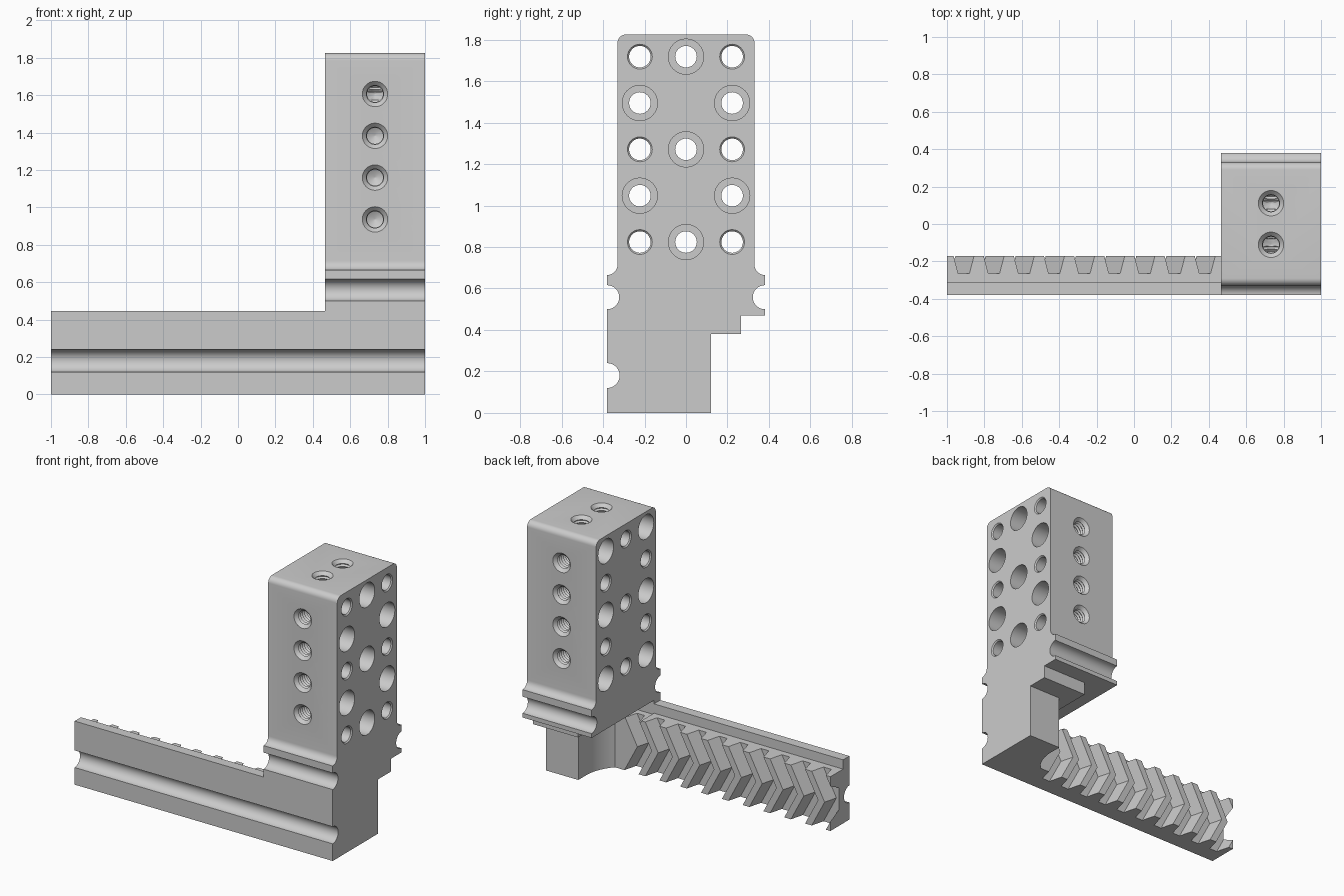
import bpy, bmesh, math
from mathutils import Vector

cube = bpy.data.objects.get("Cube")
if cube:
    bpy.data.objects.remove(cube, do_unlink=True)

steel = bpy.data.materials.new("plain grey steel")
GREY = (0.6, 0.6, 0.6, 1)
steel.use_nodes = True
steel.diffuse_color = GREY
steel.node_tree.nodes["Principled BSDF"].inputs["Base Color"].default_value = GREY


def finish(name, bm):
    bmesh.ops.recalc_face_normals(bm, faces=bm.faces)
    mesh = bpy.data.meshes.new(name)
    bm.to_mesh(mesh)
    bm.free()
    mesh.materials.append(steel)
    obj = bpy.data.objects.new(name, mesh)
    bpy.context.collection.objects.link(obj)
    return obj


def loft(bm, rings):
    """Closed solid through rings of equal point count."""
    rows = [[bm.verts.new(p) for p in ring] for ring in rings]
    n = len(rows[0])
    for a, b in zip(rows, rows[1:]):
        for i in range(n):
            j = (i + 1) % n
            bm.faces.new((a[i], a[j], b[j], b[i]))
    bm.faces.new(rows[0])
    bm.faces.new(rows[-1])


def arc(cx, cy, r, start, end, steps=14):
    angles = [math.radians(start + (end - start) * i / steps) for i in range(steps + 1)]
    return [(cx + r * math.cos(a), cy + r * math.sin(a)) for a in angles]


def extrude_x(name, profile, x0, x1):
    bm = bmesh.new()
    loft(bm, [[(x, y, z) for y, z in profile] for x in (x0, x1)])
    return finish(name, bm)


def extrude_z(name, plan, z0, z1):
    bm = bmesh.new()
    loft(bm, [[(x, y, z) for x, y in plan] for z in (z0, z1)])
    return finish(name, bm)


def bore(bm, start, direction, profile, sides=32):
    """Turned hole shape: profile holds (depth, radius) pairs."""
    start, d = Vector(start), Vector(direction)
    u = d.orthogonal().normalized()
    v = d.cross(u)
    turn = [2 * math.pi * i / sides for i in range(sides)]
    loft(bm, [[start + d * t + (u * math.cos(a) + v * math.sin(a)) * r for a in turn]
              for t, r in profile])


def cut(target, cutter):
    mod = target.modifiers.new("cut", 'BOOLEAN')
    mod.operation = 'DIFFERENCE'
    mod.solver = 'EXACT'
    mod.object = cutter
    bpy.context.view_layer.objects.active = target
    bpy.ops.object.modifier_apply(modifier=mod.name)


X0, XC = 0.465, 0.7325
BOTTOM_GROOVE = arc(-0.38, 0.18, 0.06, 90, -90)

# Upright jaw block with its side grooves and stepped foot
block = extrude_x("jaw_block",
    [(-0.38, 0), (0.12, 0), (0.12, 0.38), (0.265, 0.38), (0.265, 0.47), (0.38, 0.47)]
    + arc(0.38, 0.558, 0.058, 270, 90)
    + arc(0.38, 0.715, 0.05, 270, 180, 8)
    + arc(0.29, 1.785, 0.04, 0, 90, 8)
    + arc(-0.29, 1.785, 0.04, 90, 180, 8)
    + arc(-0.38, 0.715, 0.05, 0, -90, 8)
    + arc(-0.38, 0.558, 0.058, 90, -90)
    + BOTTOM_GROOVE, X0, 1)

# Rack bar
bar = extrude_x("rack_bar",
    [(-0.38, 0), (-0.17, 0), (-0.17, 0.38), (-0.31, 0.38), (-0.31, 0.445), (-0.38, 0.445)]
    + BOTTOM_GROOVE, -1, X0)

# Pockets under the block, the lower one with a round run-out
lower = extrude_z("lower_pocket_cutter",
    [(0.4, -0.17)] + arc(0.45, 0.035, 0.3, -43.1, 0, 12) + [(0.75, 0.5), (0.4, 0.5)],
    -0.1, 0.38)
upper = extrude_z("upper_pocket_cutter",
    [(0.4, -0.31), (0.65, -0.31), (0.65, 0.5), (0.4, 0.5)], 0.37, 0.47)

# Chevron tooth gaps
bm = bmesh.new()
MID, SHIFT = 0.19, 0.10
for k in range(10):
    centre = -0.91 + 0.1612 * k
    rings = []
    for z in (-0.02, MID, 0.40):
        c = centre - SHIFT * (1 - abs(z - MID) / MID)
        rings.append([(c - 0.059, -0.155, z), (c + 0.059, -0.155, z),
                      (c + 0.03, -0.265, z), (c - 0.03, -0.265, z)])
    loft(bm, rings)
gaps = finish("tooth_gap_cutter", bm)

# Through holes, counterbored alternately from the two sides
through = [(-0.02, 0.085), (0.15, 0.085), (0.15, 0.052),
           (0.527, 0.052), (0.535, 0.06), (0.56, 0.06)]
bm = bmesh.new()
for row in range(5):
    z = 1.718 - 0.2235 * row
    for y in (-0.2225, 0, 0.2225):
        if row % 2 and y == 0:
            continue
        if (y == 0) or row % 2:
            bore(bm, (1, y, z), (-1, 0, 0), through)
        else:
            bore(bm, (X0, y, z), (1, 0, 0), through)
through_holes = finish("through_hole_cutter", bm)

# Threaded blind holes in front, back and top
threaded = [(-0.01, 0.068), (0, 0.068), (0.022, 0.046)]
for i in range(9):
    t = 0.03 + 0.022 * i
    threaded += [(t, 0.053), (t + 0.011, 0.043)]
threaded += [(0.25, 0.043), (0.272, 0.004)]

bm = bmesh.new()
for row in range(4):
    z = 1.606 - 0.2235 * row
    for side in (-1, 1):
        bore(bm, (XC, 0.33 * side, z), (0, -side, 0), threaded)
side_holes = finish("side_hole_cutter", bm)

bm = bmesh.new()
for y in (-0.111, 0.111):
    bore(bm, (XC, y, 1.825), (0, 0, -1), threaded)
top_holes = finish("top_hole_cutter", bm)

cutters = [lower, upper, gaps, through_holes, side_holes, top_holes]
for cutter in cutters:
    cut(block, cutter)
cut(bar, gaps)
for cutter in cutters:
    bpy.data.objects.remove(cutter, do_unlink=True)

# Smooth round surfaces, crisp edges
for obj in (block, bar):
    bpy.ops.object.select_all(action='DESELECT')
    obj.select_set(True)
    bpy.context.view_layer.objects.active = obj
    bpy.ops.object.shade_smooth_by_angle(angle=math.radians(30))
